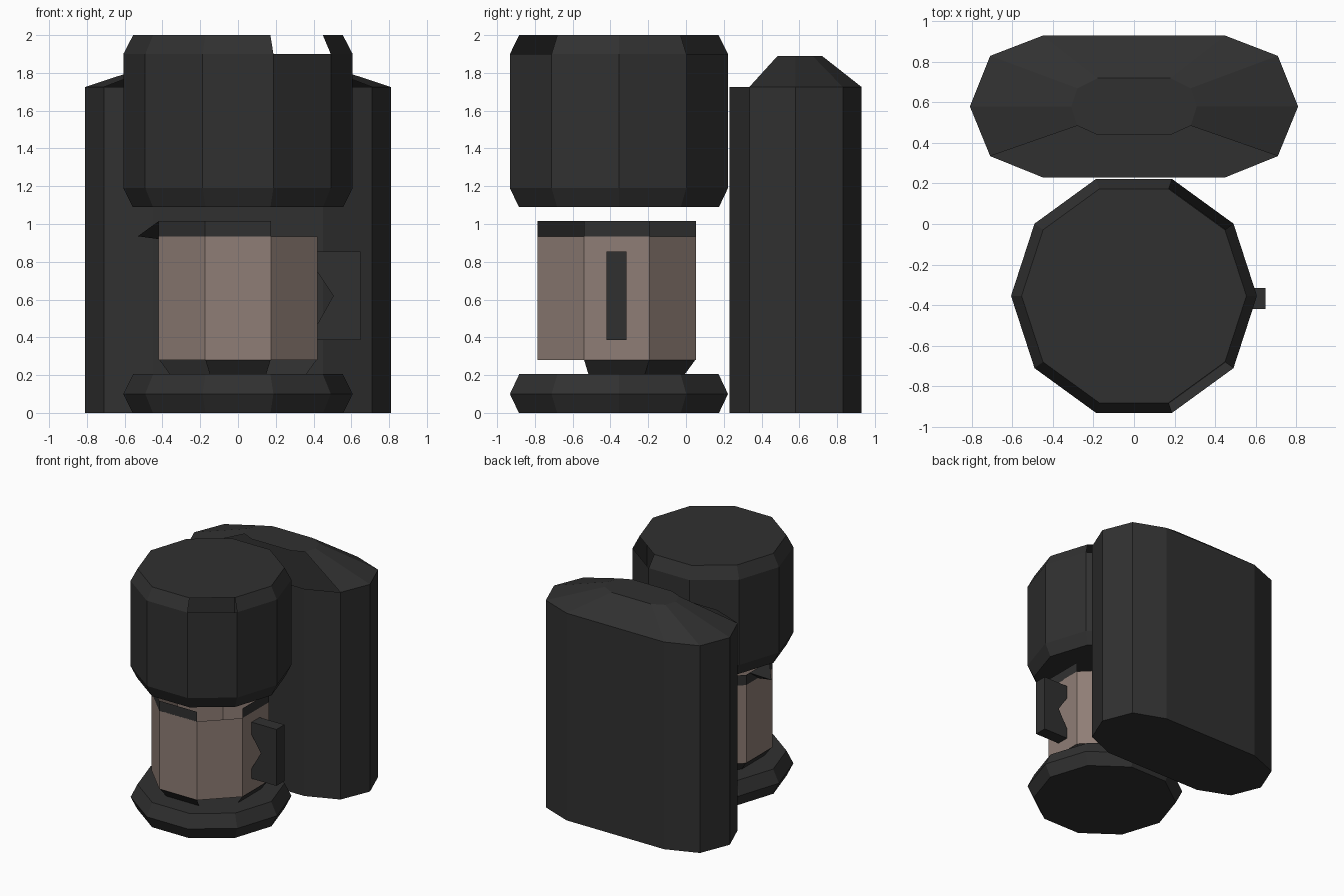
import bpy, bmesh, math

cube = bpy.data.objects.get("Cube")
if cube:
    bpy.data.objects.remove(cube, do_unlink=True)


def material(name, rgb):
    m = bpy.data.materials.new(name)
    m.use_nodes = True
    m.diffuse_color = (*rgb, 1)
    bsdf = m.node_tree.nodes["Principled BSDF"]
    bsdf.inputs["Base Color"].default_value = (*rgb, 1)
    bsdf.inputs["Roughness"].default_value = 0.8
    return m


charcoal = material("charcoal_plastic", (0.030, 0.030, 0.030))
brown = material("coffee_glass", (0.275, 0.208, 0.180))


def add_object(name, verts, faces, mat, fix_normals=False):
    mesh = bpy.data.meshes.new(name)
    mesh.from_pydata(verts, [], faces)
    if fix_normals:
        bm = bmesh.new()
        bm.from_mesh(mesh)
        bmesh.ops.recalc_face_normals(bm, faces=bm.faces)
        bm.to_mesh(mesh)
        bm.free()
    mesh.materials.append(mat)
    obj = bpy.data.objects.new(name, mesh)
    bpy.context.scene.collection.objects.link(obj)
    return obj


def ring(sides, radius, z, cy, turn=0.0):
    """Regular polygon, counter-clockwise seen from above."""
    step = 2 * math.pi / sides
    return [(radius * math.cos(step * i + turn),
             cy + radius * math.sin(step * i + turn), z) for i in range(sides)]


def loft(name, rings, mat, skip=(), bottom=True, top=True):
    """Join rings bottom to top; skip holds (level, side) pairs left open."""
    n = len(rings[0])
    verts = [p for r in rings for p in r]
    faces = []
    for k in range(len(rings) - 1):
        for i in range(n):
            if (k, i) not in skip:
                j = (i + 1) % n
                faces.append((k * n + i, k * n + j, (k + 1) * n + j, (k + 1) * n + i))
    if bottom:
        faces.append(tuple(reversed(range(n))))
    if top:
        faces.append(tuple(range(len(verts) - n, len(verts))))
    return add_object(name, verts, faces, mat)


# Ten-sided brewing head and foot plate
HEAD_Y = -0.355
head = [(0.557, 1.09), (0.607, 1.19), (0.607, 1.90), (0.555, 2.0)]
loft("brew_head", [ring(10, r, z, HEAD_Y) for r, z in head], charcoal,
     skip={(2, 1), (2, 8)})
foot = [(0.557, 0.0), (0.607, 0.10), (0.555, 0.205)]
loft("foot_plate", [ring(10, r, z, HEAD_Y) for r, z in foot], charcoal)

# Water tank with a sloped lid, open towards the brewing head
half_wall = [(0.81, 0.58), (0.71, 0.83), (0.45, 0.93)]
half_lid = [(0.31, 0.58), (0.28, 0.67), (0.18, 0.72)]
front_wall = [(0.45, 0.23), (0.71, 0.335)]
front_lid = [(0.18, 0.44), (0.28, 0.485)]


def mirrored(back, front, z):
    pts = back + [(-x, y) for x, y in reversed(back)]
    pts += [(-x, y) for x, y in reversed(front)] + front
    return [(x, y, z) for x, y in pts]


loft("water_tank", [mirrored(half_wall, front_wall, 0.0),
                    mirrored(half_wall, front_wall, 1.725),
                    mirrored(half_lid, front_lid, 1.89)], charcoal,
     skip={(1, 6), (1, 7), (1, 8)})

# Eight-sided jug with an open top
JUG_Y = -0.367
TURN = math.pi / 8
R = 0.42 / math.cos(TURN)
loft("jug", [ring(8, R, 0.28, JUG_Y, TURN), ring(8, R, 0.935, JUG_Y, TURN)],
     brown, top=False)
loft("jug_base", [ring(8, R * 0.86, 0.205, JUG_Y, TURN),
                  ring(8, R * 0.99, 0.28, JUG_Y, TURN)],
     charcoal, skip={(0, 4), (0, 6)}, bottom=False, top=False)
loft("jug_rim", [ring(8, R, 0.93, JUG_Y, TURN), ring(8, R, 1.015, JUG_Y, TURN)],
     charcoal, skip={(0, 0), (0, 6)}, bottom=False, top=False)

# Pouring lip on the jug rim
add_object("jug_spout",
           [(-0.42, JUG_Y - 0.13, 1.015), (-0.42, JUG_Y + 0.13, 1.015),
            (-0.42, JUG_Y, 0.92), (-0.53, JUG_Y, 0.935)],
           [(0, 1, 3), (1, 2, 3), (2, 0, 3), (0, 2, 1)], charcoal, True)

# Jug handle: flat plate with a notch on its inner edge
outline = [(0.415, 0.855), (0.648, 0.855), (0.648, 0.385), (0.415, 0.385),
           (0.415, 0.46), (0.505, 0.62), (0.415, 0.755)]
n = len(outline)
verts = [(x, y, z) for y in (-0.42, -0.315) for x, z in outline]
faces = [tuple(range(n)), tuple(reversed(range(n, 2 * n)))]
faces += [(i, (i + 1) % n, n + (i + 1) % n, n + i) for i in range(n)]
add_object("jug_handle", verts, faces, charcoal, True)
